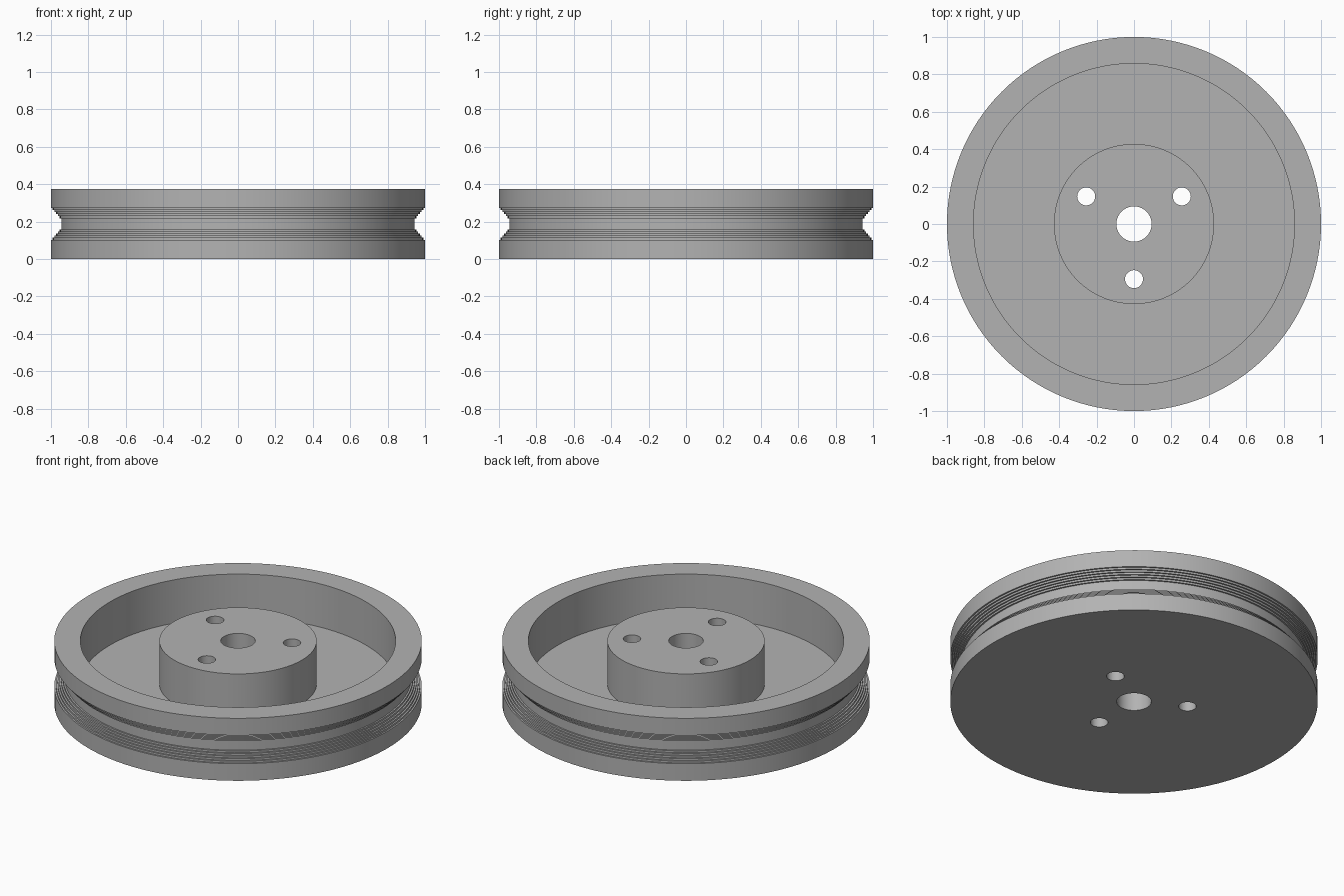
import bpy
import bmesh
from math import cos, sin, pi, radians

default = bpy.data.objects.get("Cube")
if default:
    bpy.data.objects.remove(default, do_unlink=True)

SEGMENTS = 128
HEIGHT = 0.375
FLOOR = 0.115
MID = HEIGHT / 2
STEPS = 6

grey = bpy.data.materials.new("plain_grey")
grey.use_nodes = True
colour = (0.45, 0.45, 0.45, 1)
grey.diffuse_color = colour
grey.node_tree.nodes["Principled BSDF"].inputs["Base Color"].default_value = colour


def make_object(name, bm):
    bmesh.ops.recalc_face_normals(bm, faces=bm.faces)
    mesh = bpy.data.meshes.new(name)
    bm.to_mesh(mesh)
    bm.free()
    mesh.materials.append(grey)
    obj = bpy.data.objects.new(name, mesh)
    bpy.context.collection.objects.link(obj)
    return obj


def lathe(name, profile):
    """Revolve a closed (radius, height) profile around the z axis."""
    bm = bmesh.new()
    rings = []
    for r, z in profile:
        rings.append([bm.verts.new((r * cos(2 * pi * i / SEGMENTS),
                                    r * sin(2 * pi * i / SEGMENTS), z))
                      for i in range(SEGMENTS)])
    for a, b in zip(rings, rings[1:] + rings[:1]):
        for i in range(SEGMENTS):
            j = (i + 1) % SEGMENTS
            bm.faces.new((a[i], a[j], b[j], b[i]))
    return make_object(name, bm)


# Stepped belt groove: lower staircase inwards, then its mirror outwards
lower = []
for k in range(STEPS):
    z = MID - 0.085 + 0.055 * k / (STEPS - 1)
    lower += [(1 - 0.056 * k / STEPS, z), (1 - 0.056 * (k + 1) / STEPS, z)]
upper = [(r, HEIGHT - z) for r, z in reversed(lower)]

# Wheel body: bore, base, grooved rim, recess and hub in one section
profile = ([(0.094, 0), (1, 0)] + lower + upper +
           [(1, HEIGHT), (0.858, HEIGHT), (0.858, FLOOR),
            (0.428, FLOOR), (0.428, HEIGHT), (0.094, HEIGHT)])
wheel = lathe("pulley_wheel", profile)

# Three bolt holes drilled through the hub
bm = bmesh.new()
for n in range(3):
    angle = radians(30 + 120 * n)
    made = bmesh.ops.create_cone(bm, cap_ends=True, segments=48, radius1=0.048,
                                 radius2=0.048, depth=1)
    bmesh.ops.translate(bm, verts=made["verts"],
                        vec=(0.295 * cos(angle), 0.295 * sin(angle), MID))
drills = make_object("bolt_hole_cutter", bm)
drills.hide_render = True

cut = wheel.modifiers.new("bolt_holes", "BOOLEAN")
cut.operation = "DIFFERENCE"
cut.solver = "EXACT"
cut.object = drills

# Bake the holes, remove the cutter and shade smooth with sharp edges
bpy.ops.object.select_all(action="DESELECT")
wheel.select_set(True)
bpy.context.view_layer.objects.active = wheel
bpy.ops.object.modifier_apply(modifier=cut.name)
bpy.data.objects.remove(drills, do_unlink=True)
bpy.ops.object.shade_smooth_by_angle(angle=radians(30))
